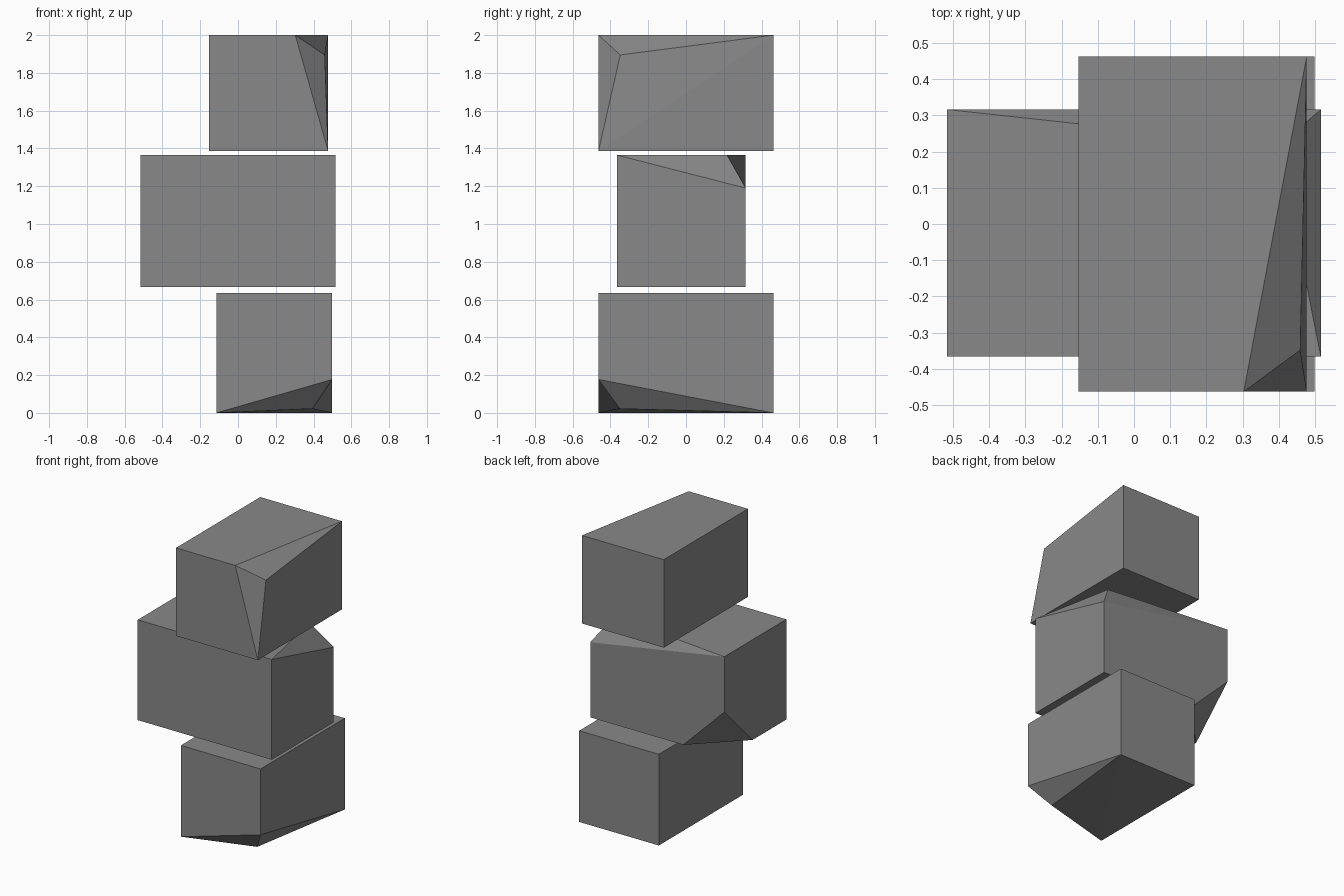
import bpy
import bmesh
from itertools import product
from mathutils import Vector

cube = bpy.data.objects.get("Cube")
if cube:
    bpy.data.objects.remove(cube, do_unlink=True)

# One plain stone grey
stone = bpy.data.materials.new("stone_grey")
stone.use_nodes = True
grey = (0.25, 0.25, 0.25, 1)
stone.diffuse_color = grey
stone.node_tree.nodes["Principled BSDF"].inputs["Base Color"].default_value = grey


def chipped_block(name, low, high, chips):
    """A box whose listed corners (0 = low, 1 = high) are broken off.

    Each chip maps a corner to the points that replace it.
    """
    points = []
    for corner in product((0, 1), repeat=3):
        if corner in chips:
            points += chips[corner]
        else:
            points.append([(low, high)[side][axis] for axis, side in enumerate(corner)])
    bm = bmesh.new()
    for point in points:
        bm.verts.new(Vector(point))
    bmesh.ops.convex_hull(bm, input=bm.verts)
    # Merge the coplanar hull triangles back into flat faces
    bmesh.ops.dissolve_limit(bm, angle_limit=0.003, verts=bm.verts, edges=bm.edges)
    bmesh.ops.recalc_face_normals(bm, faces=bm.faces)
    mesh = bpy.data.meshes.new(name)
    bm.to_mesh(mesh)
    bm.free()
    mesh.materials.append(stone)
    block = bpy.data.objects.new(name, mesh)
    bpy.context.collection.objects.link(block)
    return block


# Lower block: one shallow chip under the front corner
chipped_block("lower_block", (-0.115, -0.463, 0), (0.498, 0.463, 0.635), {
    (1, 0, 0): [(0.498, -0.463, 0.177), (0.394, -0.35, 0.022)],
})

# Middle block: a long chip on the top back corner, a straight one diagonally below
chipped_block("middle_block", (-0.516, -0.366, 0.667), (0.516, 0.316, 1.365), {
    (1, 1, 1): [(0.516, 0.316, 1.19), (0.4, 0.217, 1.365)],
    (0, 1, 0): [(-0.516, 0.316, 0.98), (-0.2, 0.316, 0.667), (-0.516, 0.005, 0.667)],
})

# Upper block: a tall chip on the front corner
chipped_block("upper_block", (-0.153, -0.463, 1.387), (0.477, 0.463, 2), {
    (1, 0, 1): [(0.303, -0.463, 2), (0.459, -0.348, 1.895)],
})
